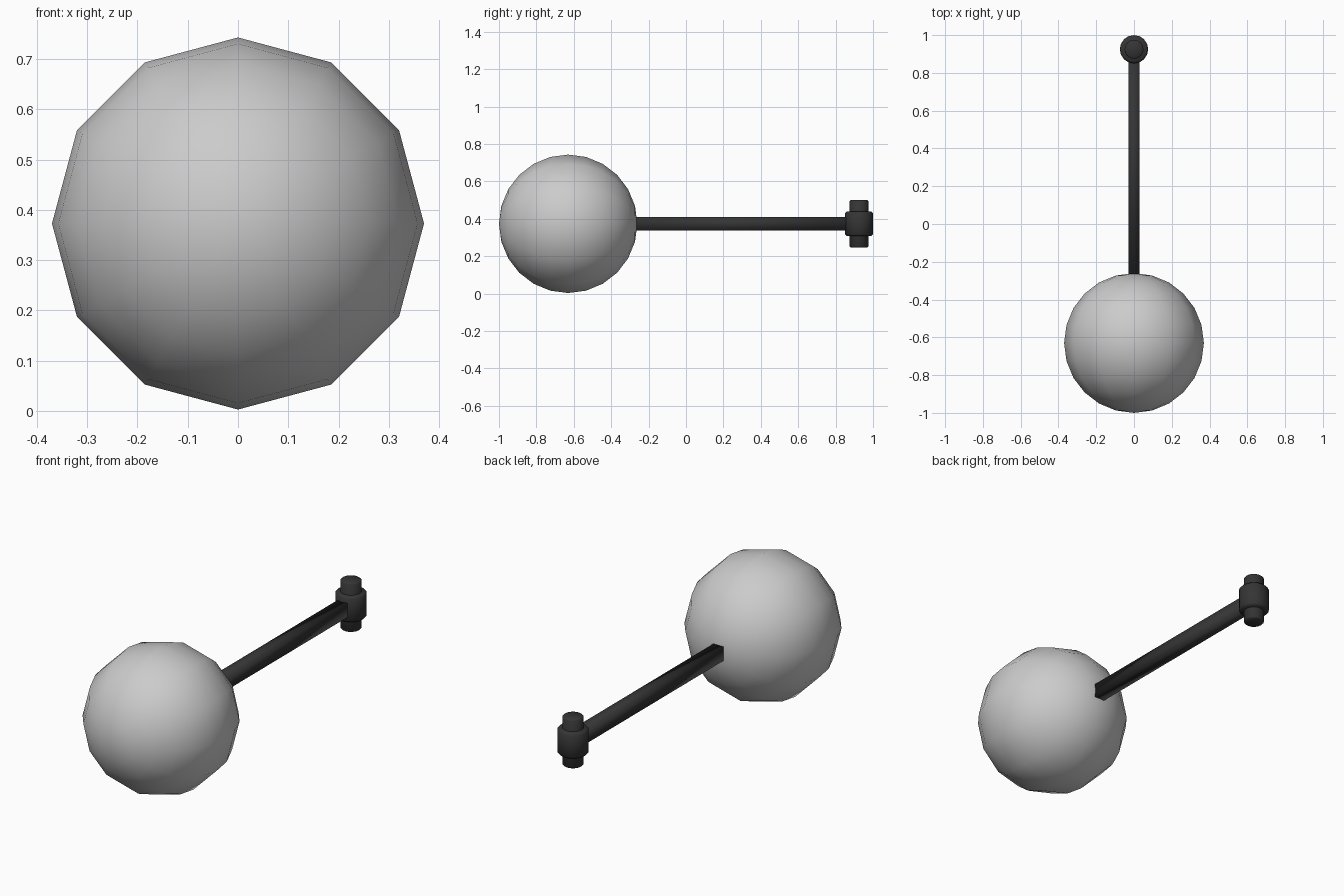
import bpy, bmesh, math
from mathutils import Matrix

if "Cube" in bpy.data.objects:
    bpy.data.objects.remove(bpy.data.objects["Cube"])

CZ = 0.373        # height of the common axis
BALL_Y, BALL_R = -0.63, 0.37
PIVOT_Y = 0.925

dark = bpy.data.materials.new("dark_metal")
dark.diffuse_color = (0.035, 0.035, 0.035, 1)
dark.use_nodes = True
dark.node_tree.nodes["Principled BSDF"].inputs["Base Color"].default_value = dark.diffuse_color


def finish(name, bm, mat=None, angle=None):
    bmesh.ops.recalc_face_normals(bm, faces=bm.faces[:])
    me = bpy.data.meshes.new(name)
    bm.to_mesh(me)
    bm.free()
    ob = bpy.data.objects.new(name, me)
    bpy.context.collection.objects.link(ob)
    if mat:
        me.materials.append(mat)
    for p in me.polygons:
        p.use_smooth = True
    if angle is not None:
        bpy.ops.object.select_all(action='DESELECT')
        ob.select_set(True)
        bpy.context.view_layer.objects.active = ob
        bpy.ops.object.shade_smooth_by_angle(angle=math.radians(angle))
    return ob


def turned(name, profile, sides, mat):
    """Closed vertical solid turned from (radius, z) points around the pivot."""
    bm = bmesh.new()
    rings = [[bm.verts.new((r * math.cos(2 * math.pi * i / sides),
                            PIVOT_Y + r * math.sin(2 * math.pi * i / sides), z))
              for i in range(sides)] for r, z in profile]
    for a, b in zip(rings, rings[1:]):
        for i in range(sides):
            j = (i + 1) % sides
            bm.faces.new((a[i], a[j], b[j], b[i]))
    bm.faces.new(rings[0])
    bm.faces.new(rings[-1])
    return finish(name, bm, mat, 50)


# Ball, with its poles along the rod
bm = bmesh.new()
bmesh.ops.create_uvsphere(
    bm, u_segments=12, v_segments=12, radius=BALL_R,
    matrix=Matrix.Translation((0, BALL_Y, CZ)) @ Matrix.Rotation(math.pi / 2, 4, 'X'))
finish("ball_weight", bm)

# Rectangular rod from the ball to the pivot
y0, y1 = BALL_Y + BALL_R - 0.02, PIVOT_Y - 0.05
bm = bmesh.new()
bmesh.ops.create_cube(
    bm, size=1, matrix=Matrix.Translation((0, (y0 + y1) / 2, CZ))
    @ Matrix.Diagonal((0.058, y1 - y0, 0.073, 1)))
finish("rod", bm, dark)

# Pivot barrel and the pin through it
turned("pivot_barrel", [(0.065, CZ - 0.066), (0.075, CZ - 0.056),
                        (0.075, CZ + 0.056), (0.065, CZ + 0.066)], 16, dark)
turned("pivot_pin", [(0.045, CZ - 0.126), (0.05, CZ - 0.121),
                     (0.05, CZ + 0.121), (0.045, CZ + 0.126)], 16, dark)
